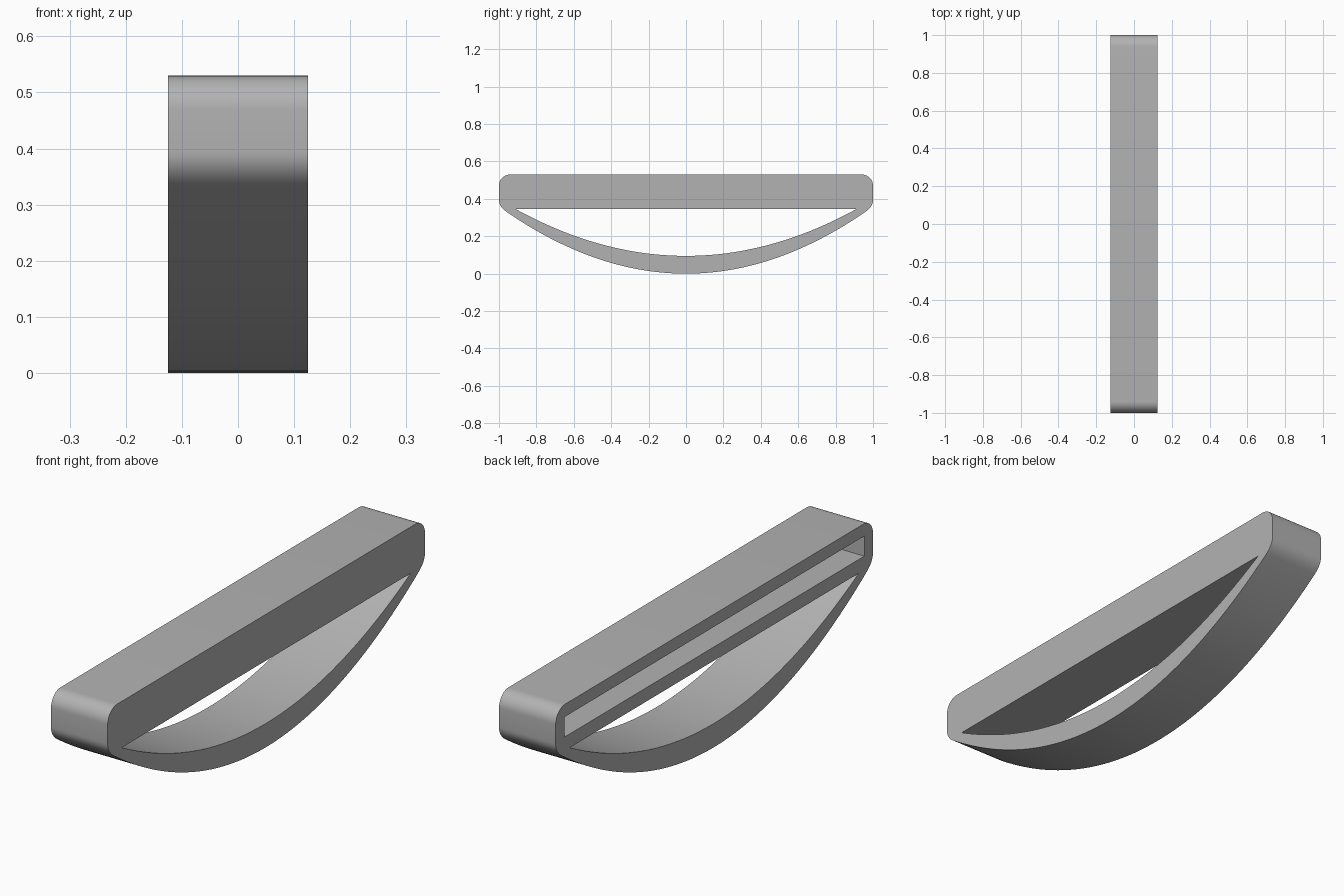
import bpy, bmesh, math
from mathutils import Vector

if "Cube" in bpy.data.objects:
    bpy.data.objects.remove(bpy.data.objects["Cube"], do_unlink=True)

HALF_W = 0.125   # half the width along x
TOP = 0.53       # top of the bar
BAR_LOW = 0.345  # underside of the bar

grey = bpy.data.materials.new("plain grey")
grey.use_nodes = True
colour = (0.45, 0.45, 0.45, 1)
grey.diffuse_color = colour
grey.node_tree.nodes["Principled BSDF"].inputs["Base Color"].default_value = colour


def mirrored(half):
    """Close a half profile that starts and ends anywhere on y >= 0."""
    return half + [(-y, z) for y, z in reversed(half) if y > 1e-6]


def bow(y_end, z_low, z_end, steps=28):
    """Parabola from the middle out to y_end."""
    return [(y_end * i / steps, z_low + (z_end - z_low) * (i / steps) ** 2)
            for i in range(steps + 1)]


def bend(a, b, c, steps=8):
    """Rounded corner from a to c, pulled towards b."""
    a, b, c = Vector(a), Vector(b), Vector(c)
    return [tuple(a * (1 - t) ** 2 + b * 2 * t * (1 - t) + c * t * t)
            for t in (i / steps for i in range(1, steps + 1))]


def arc(y, z, r, steps=10):
    """Quarter circle from the side to the top."""
    return [(y + r * math.cos(a), z + r * math.sin(a))
            for a in (math.pi / 2 * i / steps for i in range(steps + 1))]


def extrude_profile(name, loops, x0, x1):
    """Fill the loops (later loops are holes) and extrude along x."""
    bm = bmesh.new()
    edges = []
    for loop in loops:
        vs = [bm.verts.new((x0, y, z)) for y, z in loop]
        edges += [bm.edges.new((v, vs[i - 1])) for i, v in enumerate(vs)]
    bmesh.ops.triangle_fill(bm, edges=edges, use_beauty=True)
    ext = bmesh.ops.extrude_face_region(bm, geom=bm.faces[:], use_keep_orig=True)
    moved = [g for g in ext["geom"] if isinstance(g, bmesh.types.BMVert)]
    bmesh.ops.translate(bm, verts=moved, vec=(x1 - x0, 0, 0))
    bmesh.ops.recalc_face_normals(bm, faces=bm.faces[:])
    mesh = bpy.data.meshes.new(name)
    bm.to_mesh(mesh)
    bm.free()
    mesh.materials.append(grey)
    obj = bpy.data.objects.new(name, mesh)
    bpy.context.collection.objects.link(obj)
    return obj


# Handle body: straight bar with rounded ends and a bowed grip below
outer = bow(0.96, 0.0, 0.331)
outer += bend(outer[-1], (1.0, 0.358), (1.0, 0.395))
outer += arc(0.94, TOP - 0.06, 0.06)
opening = bow(0.91, 0.095, BAR_LOW)
body = extrude_profile("handle_body", [mirrored(outer), mirrored(opening)],
                       -HALF_W, HALF_W)

# Slot: pocket open on the right side only
slot = extrude_profile("slot_cutter", [mirrored([(0.945, 0.4), (0.945, 0.48)])],
                       -HALF_W - 0.1, HALF_W - 0.055)
slot.hide_render = True
cut = body.modifiers.new("slot", "BOOLEAN")
cut.operation = "DIFFERENCE"
cut.solver = "EXACT"
cut.object = slot

bpy.ops.object.select_all(action="DESELECT")
body.select_set(True)
bpy.context.view_layer.objects.active = body
bpy.ops.object.modifier_apply(modifier=cut.name)
bpy.data.objects.remove(slot, do_unlink=True)
bpy.ops.object.shade_smooth_by_angle(angle=math.radians(30))
